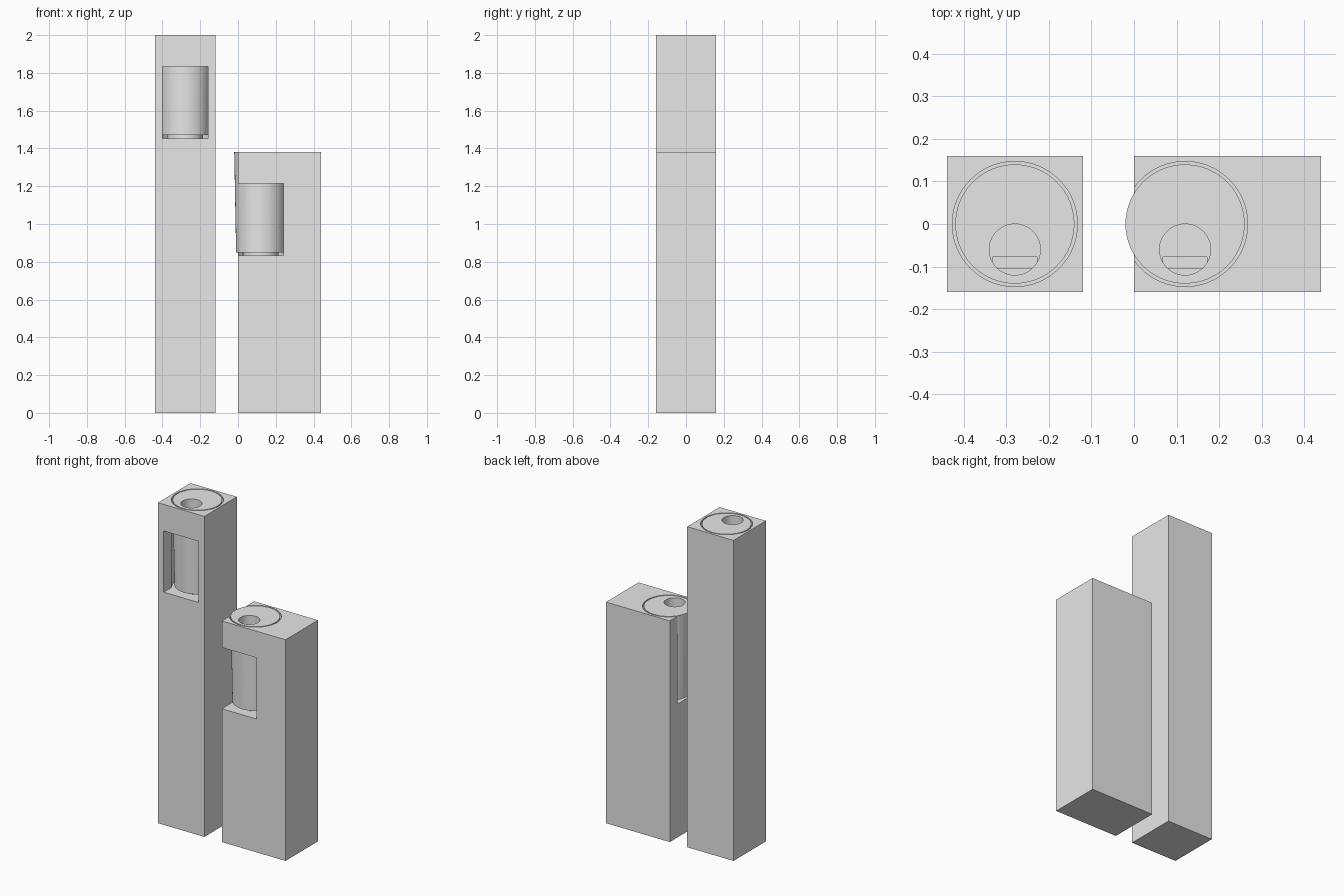
import bpy

if "Cube" in bpy.data.objects:
    bpy.data.objects.remove(bpy.data.objects["Cube"])

grey = bpy.data.materials.new("light_grey")
grey.diffuse_color = (0.8, 0.8, 0.8, 1)
grey.use_nodes = True
grey.node_tree.nodes["Principled BSDF"].inputs["Base Color"].default_value = grey.diffuse_color


def block(name, x0, x1, y0, y1, z0, z1):
    bpy.ops.mesh.primitive_cube_add(
        size=1, location=((x0 + x1) / 2, (y0 + y1) / 2, (z0 + z1) / 2))
    ob = bpy.context.object
    ob.name = name
    ob.scale = (x1 - x0, y1 - y0, z1 - z0)
    bpy.ops.object.transform_apply(location=True, rotation=False, scale=True)
    ob.data.materials.append(grey)
    return ob


def cone(name, x, y, z0, z1, r0, r1, sides=64):
    bpy.ops.mesh.primitive_cone_add(
        vertices=sides, radius1=r0, radius2=r1, depth=z1 - z0,
        location=(x, y, (z0 + z1) / 2))
    ob = bpy.context.object
    ob.name = name
    bpy.ops.object.transform_apply(location=True, rotation=False, scale=False)
    ob.data.materials.append(grey)
    return ob


def cut(ob, cutter):
    bpy.ops.object.select_all(action='DESELECT')
    bpy.context.view_layer.objects.active = ob
    ob.select_set(True)
    mod = ob.modifiers.new("cut", 'BOOLEAN')
    mod.operation = 'DIFFERENCE'
    mod.solver = 'EXACT'
    mod.object = cutter
    bpy.ops.object.modifier_apply(modifier=mod.name)
    bpy.data.objects.remove(cutter)


def smooth(ob):
    bpy.ops.object.select_all(action='DESELECT')
    bpy.context.view_layer.objects.active = ob
    ob.select_set(True)
    bpy.ops.object.shade_smooth_by_angle()


def holder(label, x0, x1, top, cx):
    floor = top - 0.548
    # Square post with a round bore and a front window
    post = block(label + "_post", x0, x1, -0.16, 0.16, 0, top)
    cut(post, cone("bore", cx, 0, floor, top + 0.1, 0.147, 0.147))
    cut(post, block("window", cx - 0.121, cx + 0.121, -0.3, 0,
                    floor, top - 0.166))
    smooth(post)

    # Tapered cup with an off-centre well
    cup = cone(label + "_cup", cx, 0, top - 0.53, top, 0.13, 0.14)
    cut(cup, cone("well", cx, -0.06, top - 0.40, top + 0.1, 0.06, 0.06, 48))
    # Narrow groove across the floor of the well
    cut(cup, block("groove", cx - 0.052, cx + 0.052, -0.103, -0.078,
                   top - 0.41, top - 0.39))
    smooth(cup)

    # Narrower foot under the cup
    smooth(cone(label + "_foot", cx, 0, floor, top - 0.53, 0.095, 0.095))


holder("tall", -0.44, -0.12, 2.0, -0.28)
holder("short", 0.0, 0.44, 1.38, 0.12)
